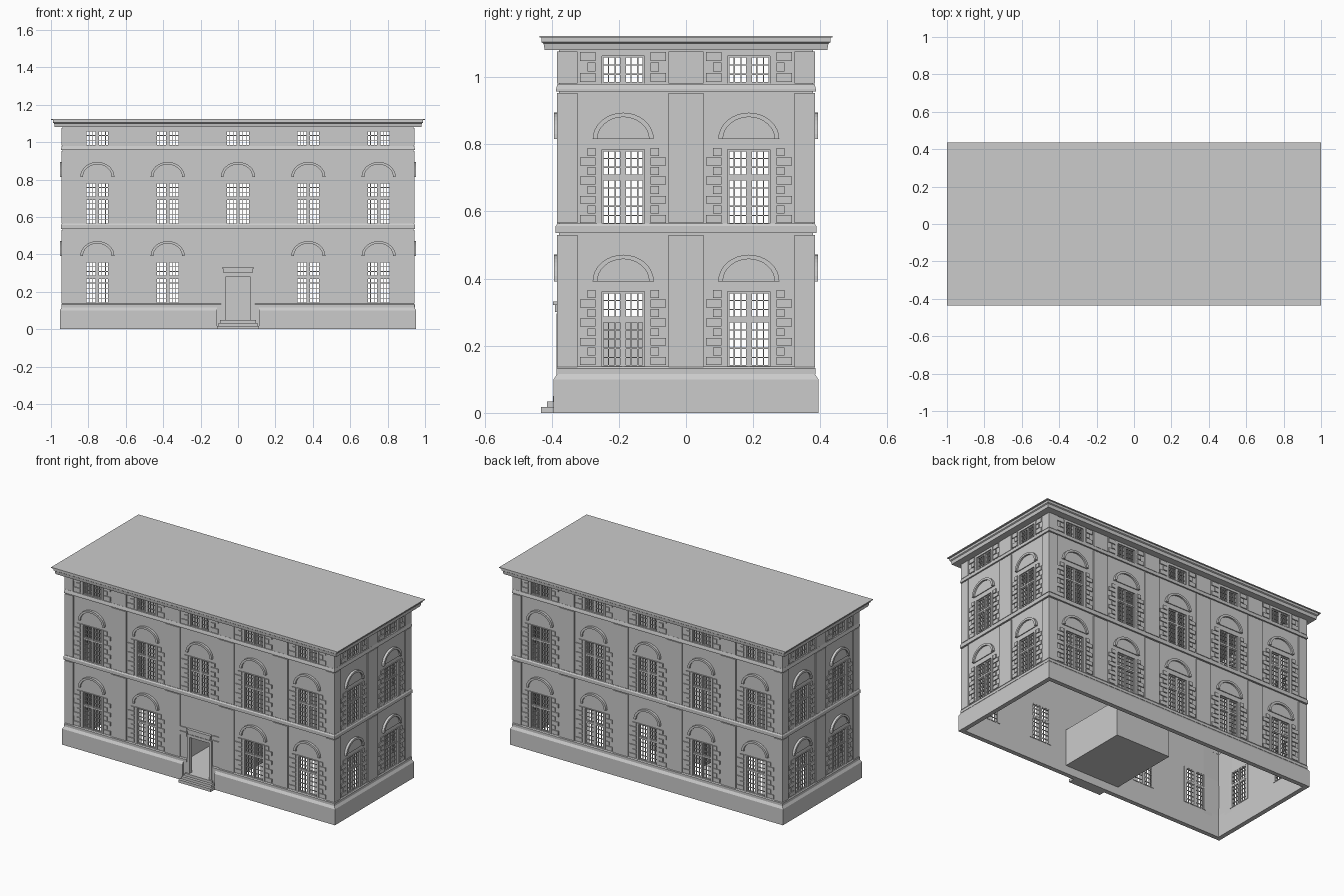
import bpy, bmesh
from math import sin, cos, pi
from mathutils import Matrix, Vector

if "Cube" in bpy.data.objects:
    bpy.data.objects.remove(bpy.data.objects["Cube"])

HX, HY = 0.937, 0.378            # half sizes of the wall planes
parts = {}


def place(k, u, d, z):
    """Facade k (0 front, 1 right, 2 back, 3 left): u along, d outward, z up."""
    D = HY if k % 2 == 0 else HX
    return Matrix.Rotation(k * pi / 2, 4, 'Z') @ Vector((u, -(D + d), z))


def half(k):
    return HX if k % 2 == 0 else HY


def add(name, loops, faces):
    bm = parts.setdefault(name, bmesh.new())
    vs = [bm.verts.new(p) for p in loops]
    for f in faces:
        bm.faces.new([vs[i] for i in f])


def prism(name, a, b):
    """Solid between two matching closed loops."""
    n = len(a)
    add(name, a + b, [list(range(n)), list(range(2 * n - 1, n - 1, -1))] +
        [(i, i + n, (i + 1) % n + n, (i + 1) % n) for i in range(n)])


def box(name, k, u0, u1, d0, d1, z0, z1):
    r = [(u0, z0), (u1, z0), (u1, z1), (u0, z1)]
    prism(name, [place(k, u, d1, z) for u, z in r], [place(k, u, d0, z) for u, z in r])


def band(name, k, profile, cut=None):
    """Moulding along a facade, mitred at the corners, with an optional gap in the middle."""
    L = half(k)
    ends = lambda s: [place(k, s * (L + d), d, z) for d, z in profile]
    if cut:
        for s in (-1, 1):
            prism(name, ends(s), [place(k, s * cut, d, z) for d, z in profile])
    else:
        prism(name, ends(-1), ends(1))


def wall(k, openings):
    """Wall sheet with rectangular openings, given thickness by a modifier."""
    L = half(k)
    us = sorted({-L, L} | {v for o in openings for v in o[:2]})
    zs = sorted({0.1, 1.09} | {v for o in openings for v in o[2:]})
    for u0, u1 in zip(us, us[1:]):
        for z0, z1 in zip(zs, zs[1:]):
            um, zm = (u0 + u1) / 2, (z0 + z1) / 2
            if any(o[0] < um < o[1] and o[2] < zm < o[3] for o in openings):
                continue
            add("walls", [place(k, u, 0, z) for u, z in
                          ((u0, z0), (u1, z0), (u1, z1), (u0, z1))], [(0, 1, 2, 3)])


def sash(k, c, z0, z1, rows):
    """One glazed leaf pair: stiles, rails and glazing bars."""
    n = "window_bars"
    for a, b in ((c - 0.063, c - 0.004), (c + 0.004, c + 0.063)):
        for e in (a, b - 0.005):
            box(n, k, e, e + 0.005, -0.014, -0.004, z0, z1)
        for e in (z0, z1 - 0.005):
            box(n, k, a, b, -0.014, -0.004, e, e + 0.005)
        for i in (1, 2):
            m = a + (b - a) * i / 3
            box(n, k, m - 0.0017, m + 0.0017, -0.012, -0.006, z0, z1)
        for i in range(1, rows):
            m = z0 + (z1 - z0) * i / rows
            box(n, k, a, b, -0.012, -0.006, m - 0.0017, m + 0.0017)
    box(n, k, c - 0.004, c + 0.004, -0.015, -0.001, z0, z1)


def window(k, c, z0, z1, attic):
    # surround
    for s in (-1, 1):
        a, b = sorted((c + s * 0.063, c + s * 0.078))
        box("window_surrounds", k, a, b, -0.015, 0.004, z0, z1 + 0.006)
    box("window_surrounds", k, c - 0.063, c + 0.063, -0.015, 0.004, z1, z1 + 0.006)
    # glazing
    if attic:
        sash(k, c, z0, z1, 3)
    else:
        t = z0 + 0.14
        sash(k, c, z0, t - 0.004, 5)
        sash(k, c, t + 0.004, z1, 3)
        box("window_bars", k, c - 0.063, c + 0.063, -0.015, -0.001, t - 0.004, t + 0.004)
    # alternating quoins
    count, pitch = (3, 0.031) if attic else (8, 0.0285)
    for i in range(count):
        w = 0.128 if i % 2 == 0 else 0.106
        z = z0 + 0.005 + i * pitch
        for s in (-1, 1):
            a, b = sorted((c + s * 0.082, c + s * w))
            box("window_quoins", k, a, b, -0.002, 0.006, z, z + pitch - 0.005)
    if attic:
        return
    # arched hood: raised ring over a shallow panel
    zb, n = z0 + 0.254, 16
    arc = lambda rx, rz, d: [place(k, c + rx * cos(pi * i / n), d, zb + rz * sin(pi * i / n))
                             for i in range(n + 1)]
    prism("arch_panels", arc(0.085, 0.072, 0.005), arc(0.085, 0.072, -0.002))
    o, q = [arc(0.091, 0.079, d) for d in (-0.002, 0.015)], [arc(0.077, 0.066, d) for d in (-0.002, 0.015)]
    for i in range(n):
        prism("arch_hoods", [o[1][i], o[1][i + 1], q[1][i + 1], q[1][i]],
              [o[0][i], o[0][i + 1], q[0][i + 1], q[0][i]])


FLOORS = [(0.138, 0.361, False), (0.561, 0.784, False), (0.981, 1.063, True)]
for k in range(4):
    front = k == 0
    L = half(k)
    bays = [i * 0.376 for i in range(-2, 3)] if k % 2 == 0 else [-0.187, 0.187]
    openings = []
    for f, (z0, z1, attic) in enumerate(FLOORS):
        for c in bays:
            if front and f == 0 and c == 0:
                continue                       # door bay
            window(k, c, z0, z1, attic)
            openings.append((c - 0.063, c + 0.063, z0, z1))
    if front:
        openings.append((-0.068, 0.068, 0.1, 0.278))
    wall(k, openings)

    # pilasters on every floor, between bays and at corners
    mids = [(a + b) / 2 for a, b in zip(bays, bays[1:])]
    spans = [(m - 0.052, m + 0.052) for m in mids] + [(-L - 0.006, -L + 0.055), (L - 0.055, L + 0.006)]
    for a, b in spans:
        for z0, z1 in ((0.137, 0.53), (0.566, 0.952), (0.981, 1.076)):
            box("pilasters", k, a, b, -0.002, 0.006, z0, z1)

    # plinth and string courses
    cut = 0.112 if front else None
    band("plinth", k, [(-0.012, 0), (0.016, 0), (0.016, 0.1), (0.006, 0.116), (-0.012, 0.116)], cut)
    band("plinth_band", k, [(-0.01, 0.116), (0.008, 0.116), (0.008, 0.132), (0.003, 0.138), (-0.01, 0.138)],
         0.09 if front else None)
    band("string_course", k, [(-0.01, 0.536), (0.01, 0.536), (0.01, 0.556), (0.005, 0.564), (-0.01, 0.564)])
    band("attic_course", k, [(-0.01, 0.957), (0.009, 0.957), (0.009, 0.964), (0.005, 0.98), (-0.01, 0.98)])
    # cornice stepping out to the eaves
    band("cornice", k, [(-0.02, 1.08), (0.043, 1.08), (0.046, 1.1), (0.052, 1.104), (0.052, 1.119), (-0.02, 1.119)])

# roof slab
r = [(-1, -0.436), (1, -0.436), (1, 0.436), (-1, 0.436)]
prism("roof", [Vector((x, y, 1.118)) for x, y in r], [Vector((x, y, 1.123)) for x, y in r])

# door surround, lintel hood and flanking blocks
for s in (-1, 1):
    a, b = sorted((s * 0.068, s * 0.086))
    box("door_surround", 0, a, b, -0.015, 0.008, 0.05, 0.296)
    a, b = sorted((s * 0.068, s * 0.112))
    box("door_plinth_jamb", 0, a, b, -0.012, 0.005, 0, 0.116)
    for z in (0.278, 0.308):
        a, b = sorted((s * 0.09, s * 0.136))
        box("door_blocks", 0, a, b, -0.002, 0.006, z, z + 0.024)
box("door_surround", 0, -0.068, 0.068, -0.015, 0.008, 0.278, 0.296)
box("door_hood", 0, -0.078, 0.078, -0.002, 0.012, 0.3, 0.322)
box("door_hood", 0, -0.084, 0.084, -0.002, 0.018, 0.322, 0.332)

# entrance steps
for w, d, z0, z1 in ((0.112, 0.054, 0, 0.018), (0.104, 0.036, 0.018, 0.034), (0.095, 0.018, 0.034, 0.05)):
    box("steps", 0, -w, w, -0.012, d, z0, z1)

# entrance lobby: a box open to the front
q = [(-0.19, 0.05), (0.19, 0.05), (0.19, 0.28), (-0.19, 0.28)]
add("entrance_lobby", [Vector((x, y, z)) for y in (-0.37, 0.08) for x, z in q],
    [(4, 5, 6, 7)] + [(i, (i + 1) % 4, (i + 1) % 4 + 4, i + 4) for i in range(4)])

for name, bm in parts.items():
    if name == "walls":
        bmesh.ops.remove_doubles(bm, verts=bm.verts, dist=1e-5)
    else:
        bmesh.ops.recalc_face_normals(bm, faces=bm.faces)
    mesh = bpy.data.meshes.new(name)
    bm.to_mesh(mesh)
    bm.free()
    ob = bpy.data.objects.new(name, mesh)
    bpy.context.collection.objects.link(ob)
    if name == "walls":
        mod = ob.modifiers.new("thickness", 'SOLIDIFY')
        mod.thickness = 0.012
        mod.offset = -1
